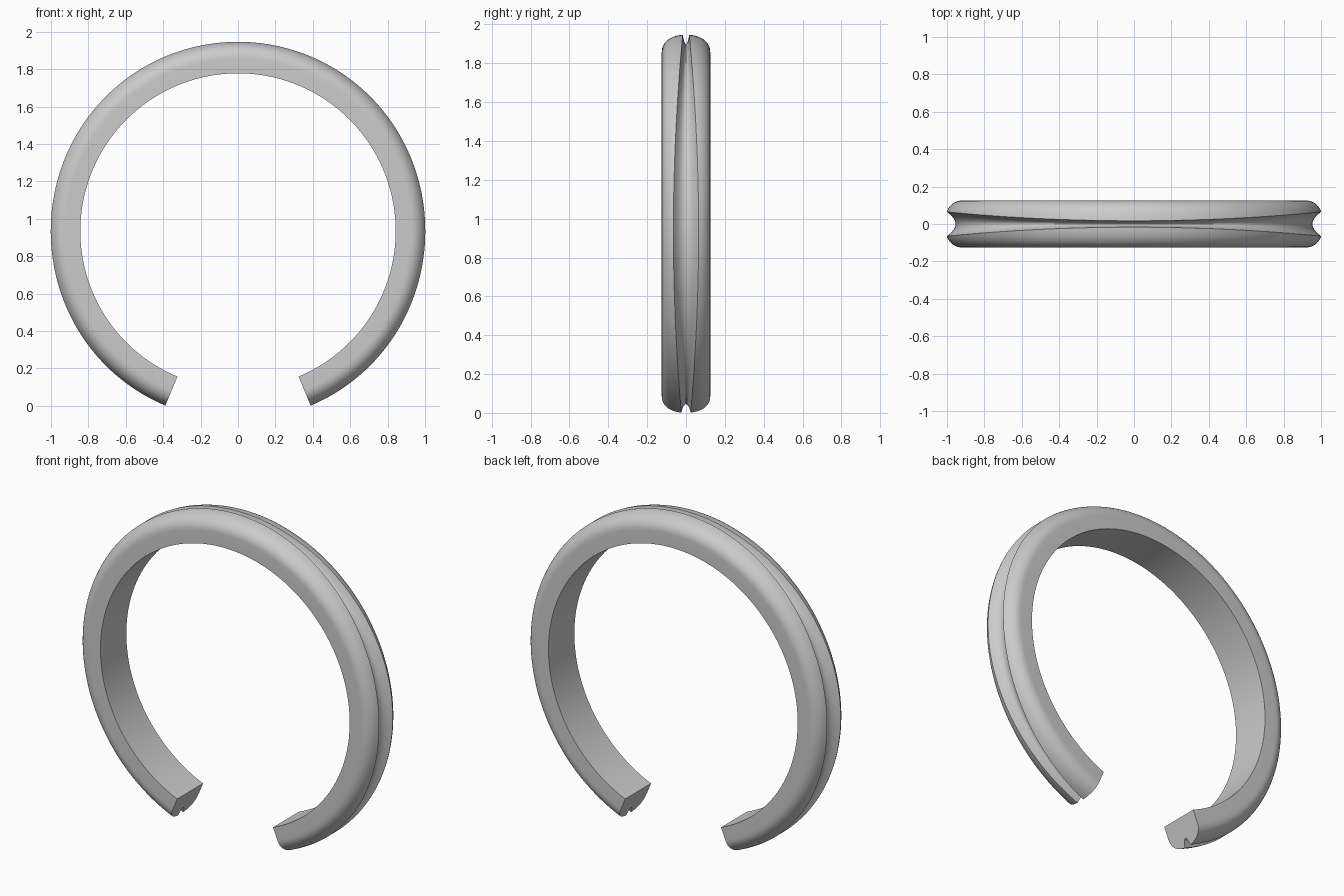
import bpy, bmesh
from math import sin, cos, pi, radians

if "Cube" in bpy.data.objects:
    bpy.data.objects.remove(bpy.data.objects["Cube"])

CENTRE_Z = 0.935      # ring centre height
R_IN = 0.843          # inner radius
HALF_W = 0.125        # half width along y
R_SIDE, R_CROWN = 0.92, 1.012
GAP = radians(22.6)   # half opening angle at the bottom
SEGS = 160
POWER = 2.2


def crown(y):
    """Outer radius of the rounded band at offset y."""
    t = min(1.0, abs(y) / HALF_W)
    return R_SIDE + (R_CROWN - R_SIDE) * (1 - t ** POWER) ** (1 / POWER)


def section(angle):
    """Closed (y, r) cross-section; the groove is wide at the sides, narrow at the top."""
    w = 0.017 + 0.048 * cos(angle) ** 2
    edge = crown(w)
    a_edge = (1 - (w / HALF_W) ** POWER) ** 0.5
    half = [(HALF_W, R_IN)]
    # Rounded shoulder from side wall to groove lip
    n = 12
    for i in range(n + 1):
        k = i / n
        y = HALF_W - (HALF_W - w) * (k ** 2 if k < 1 else 1)
        half.append((y, crown(y)))
    # Groove wall down to the valley
    for i in range(5, 0, -1):
        t = i / 6
        half.append((w * t, edge - 0.047 * (1 - t * t)))
    valley = [(0.0, edge - 0.047)]
    return half + valley + [(-y, r) for y, r in reversed(half)]


# Open band swept around the ring
bm = bmesh.new()
rings = []
for s in range(SEGS + 1):
    a = -pi / 2 + GAP + (2 * pi - 2 * GAP) * s / SEGS
    rings.append([bm.verts.new((r * cos(a), y, CENTRE_Z + r * sin(a)))
                  for y, r in section(a)])
for r0, r1 in zip(rings, rings[1:]):
    for i in range(len(r0)):
        j = (i + 1) % len(r0)
        bm.faces.new((r0[i], r0[j], r1[j], r1[i]))

# Flat end caps
bm.faces.new(rings[0])
bm.faces.new(rings[-1][::-1])
bmesh.ops.recalc_face_normals(bm, faces=bm.faces)

mesh = bpy.data.meshes.new("grooved_open_ring")
bm.to_mesh(mesh)
bm.free()
ring = bpy.data.objects.new("grooved_open_ring", mesh)
bpy.context.collection.objects.link(ring)
bpy.context.view_layer.objects.active = ring
ring.select_set(True)
bpy.ops.object.shade_smooth_by_angle(angle=radians(32))
